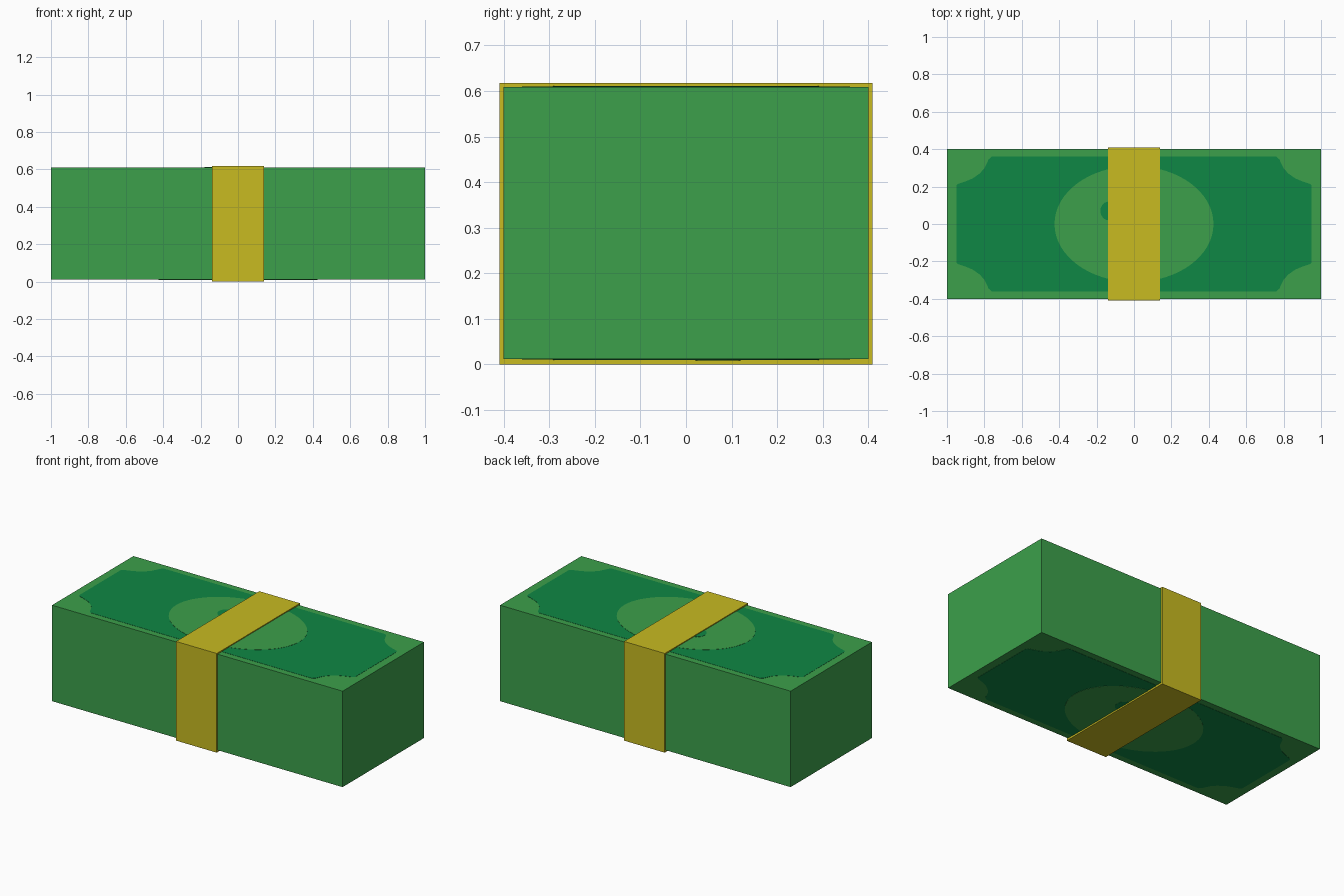
import bpy, bmesh, math

if "Cube" in bpy.data.objects:
    bpy.data.objects.remove(bpy.data.objects["Cube"])

Z0, Z1 = 0.012, 0.609          # bottom and top of the note stack


def material(name, rgb):
    m = bpy.data.materials.new(name)
    m.diffuse_color = (*rgb, 1)
    m.use_nodes = True
    m.node_tree.nodes["Principled BSDF"].inputs["Base Color"].default_value = m.diffuse_color
    return m


light = material("light green", (0.045, 0.352, 0.070))
dark = material("dark green", (0.0048, 0.242, 0.058))
yellow = material("band yellow", (0.578, 0.497, 0.0152))


def finish(name, bm, mat):
    bmesh.ops.recalc_face_normals(bm, faces=bm.faces)
    me = bpy.data.meshes.new(name)
    bm.to_mesh(me)
    bm.free()
    me.materials.append(mat)
    ob = bpy.data.objects.new(name, me)
    bpy.context.collection.objects.link(ob)
    return ob


def box(name, x, y, z0, z1, mat):
    bm = bmesh.new()
    bmesh.ops.create_cube(bm, size=1)
    for v in bm.verts:
        v.co = (v.co.x * 2 * x, v.co.y * 2 * y, z1 if v.co.z > 0 else z0)
    return finish(name, bm, mat)


def plate(name, pts, height, mat):
    """Thin printed plate on the top face, and its half turn on the bottom."""
    for side in ("top", "bottom"):
        bm = bmesh.new()
        up = side == "top"
        s = 1 if up else -1
        z = Z1 if up else Z0
        lo = [bm.verts.new((s * x, y, z - s * 0.001)) for x, y in pts]
        hi = [bm.verts.new((s * x, y, z + s * height)) for x, y in pts]
        bm.faces.new(lo)
        bm.faces.new(hi)
        n = len(pts)
        for i in range(n):
            j = (i + 1) % n
            bm.faces.new((lo[i], lo[j], hi[j], hi[i]))
        finish(f"{name}_{side}", bm, mat)


def ellipse(cx, cy, rx, ry, n):
    return [(cx + rx * math.cos(2 * math.pi * i / n),
             cy + ry * math.sin(2 * math.pi * i / n)) for i in range(n)]


# Stack of notes
box("note_stack", 1.0, 0.40, Z0, Z1, light)

# Printed field with scooped corners
corner = [(0.95, 0.205), (0.94, 0.215), (0.90, 0.228), (0.86, 0.245), (0.825, 0.27),
          (0.80, 0.298), (0.785, 0.328), (0.778, 0.345), (0.762, 0.36)]
outline = (corner + [(-x, y) for x, y in reversed(corner)]
           + [(-x, -y) for x, y in corner]
           + [(x, -y) for x, y in reversed(corner)])
plate("printed_field", outline, 0.0012, dark)

# Oval medallion and the small mark peeking out beside the band
plate("oval_medallion", ellipse(0, 0, 0.425, 0.31, 64), 0.0024, light)
plate("centre_mark", ellipse(-0.135, 0.07, 0.045, 0.05, 24), 0.0036, dark)

# Paper band: rectangular loop around the stack
bm = bmesh.new()
signs = [(-1, -1), (1, -1), (1, 1), (-1, 1)]
rings = []
for x in (-0.14, 0.14):
    for y, lo, hi in ((0.409, 0.0, 0.617), (0.397, Z0 + 0.003, Z1 - 0.003)):
        rings.append([bm.verts.new((x, a * y, hi if b > 0 else lo)) for a, b in signs])
out_l, in_l, out_r, in_r = rings
for p, q in ((out_l, out_r), (out_r, in_r), (in_r, in_l), (in_l, out_l)):
    for i in range(4):
        j = (i + 1) % 4
        bm.faces.new((p[i], p[j], q[j], q[i]))
finish("paper_band", bm, yellow)
